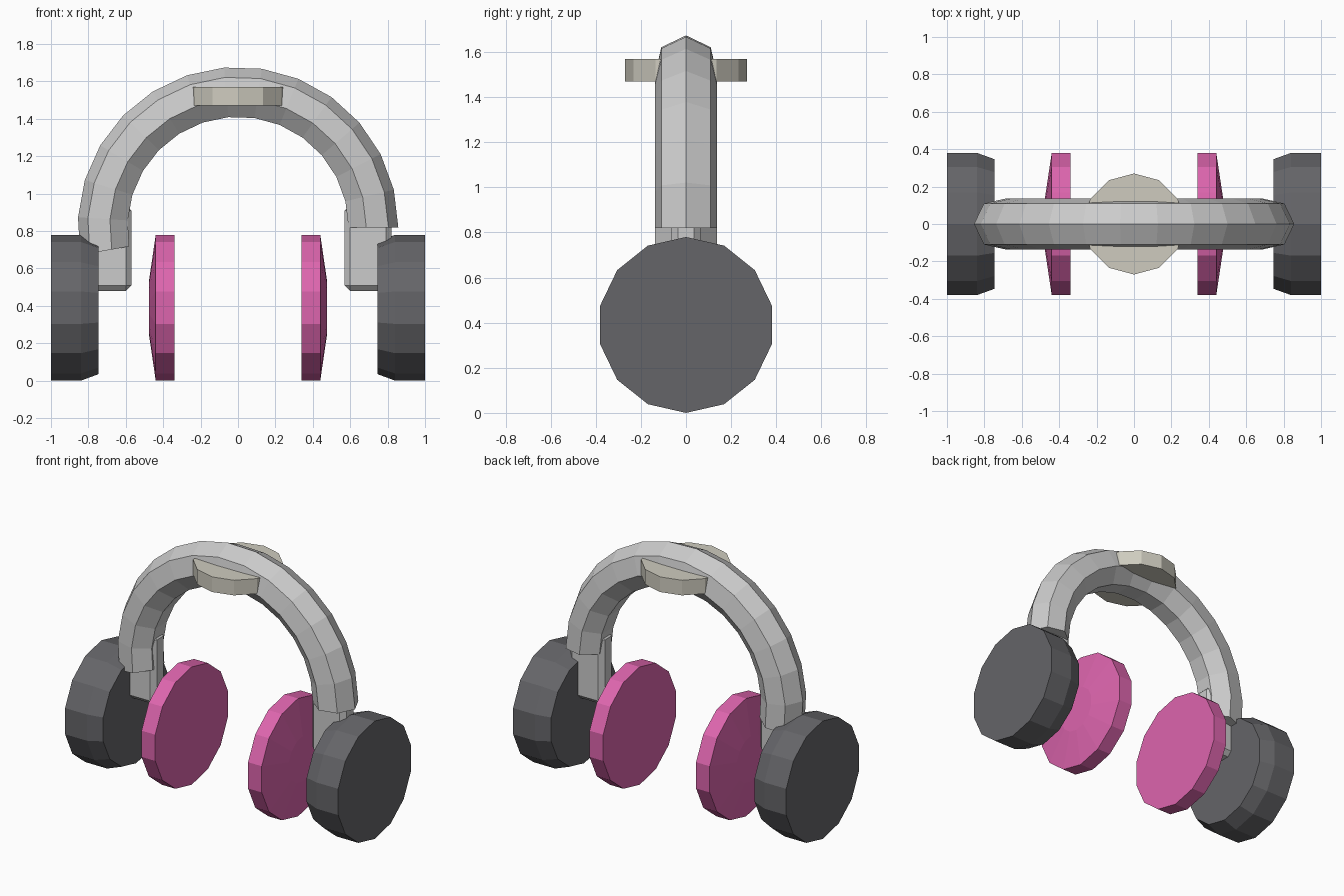
import bpy, bmesh
from math import sin, cos, pi, radians

if "Cube" in bpy.data.objects:
    bpy.data.objects.remove(bpy.data.objects["Cube"])


def finish(name, bm, mat=None):
    bmesh.ops.recalc_face_normals(bm, faces=bm.faces)
    me = bpy.data.meshes.new(name)
    bm.to_mesh(me)
    bm.free()
    ob = bpy.data.objects.new(name, me)
    bpy.context.collection.objects.link(ob)
    if mat:
        me.materials.append(mat)
    return ob


def material(name, rgb):
    m = bpy.data.materials.new(name)
    m.diffuse_color = (*rgb, 1)
    m.use_nodes = True
    m.node_tree.nodes["Principled BSDF"].inputs["Base Color"].default_value = m.diffuse_color
    return m


def loft(name, rings, mat=None):
    """Bridge equal-sized rings of points and cap both ends."""
    bm = bmesh.new()
    vr = [[bm.verts.new(p) for p in r] for r in rings]
    n = len(vr[0])
    for a, b in zip(vr, vr[1:]):
        for i in range(n):
            j = (i + 1) % n
            bm.faces.new((a[i], a[j], b[j], b[i]))
    bm.faces.new(vr[0])
    bm.faces.new(vr[-1])
    return finish(name, bm, mat)


def disc_ring(x, r, n=14, zc=0.39):
    return [(x, r * sin(2 * pi * i / n), zc + r * cos(2 * pi * i / n)) for i in range(n)]


dark = material("dark_shell", (0.13, 0.13, 0.14))
pink = material("pink_pad", (0.72, 0.13, 0.42))
beige = material("beige_pad", (0.62, 0.60, 0.52))

# Headband: heptagon swept along an arc, one end a little longer
R, r, zc, steps = 0.717, 0.14, 0.82, 14
band = []
for s in range(steps + 1):
    t = radians(190 * s / steps)
    ring = []
    for k in range(7):
        a = 2 * pi * k / 7
        d = R + r * cos(a)
        ring.append((d * cos(t), r * sin(a), zc + d * sin(t)))
    band.append(ring)
loft("headband", band)

for side, sx in (("right", 1), ("left", -1)):
    # Ear cup: 14-sided drum tapered towards the head
    loft(side + "_ear_cup", [disc_ring(sx * x, rad) for x, rad in
                             ((1.0, 0.39), (0.84, 0.39), (0.745, 0.355))], dark)
    # Ear cushion: flat disc with a shallow cone behind
    loft(side + "_ear_cushion", [disc_ring(sx * x, rad) for x, rad in
                                 ((0.475, 0.15), (0.44, 0.39), (0.34, 0.39))], pink)
    # Slider: chamfered block joining band and cup
    bm = bmesh.new()
    bmesh.ops.create_cube(bm, size=1)
    for v in bm.verts:
        v.co = (sx * 0.695 + v.co.x * 0.25, v.co.y * 0.13, 0.71 + v.co.z * 0.46)
    bmesh.ops.bevel(bm, geom=bm.edges[:], offset=0.03, segments=1, affect='EDGES')
    finish(side + "_slider", bm)

# Crown cushion: 12-sided disc through the top of the band
loft("crown_cushion", [[(0.27 * sin(pi * i / 6), 0.27 * cos(pi * i / 6), z)
                        for i in range(12)] for z in (1.47, 1.57)], beige)
